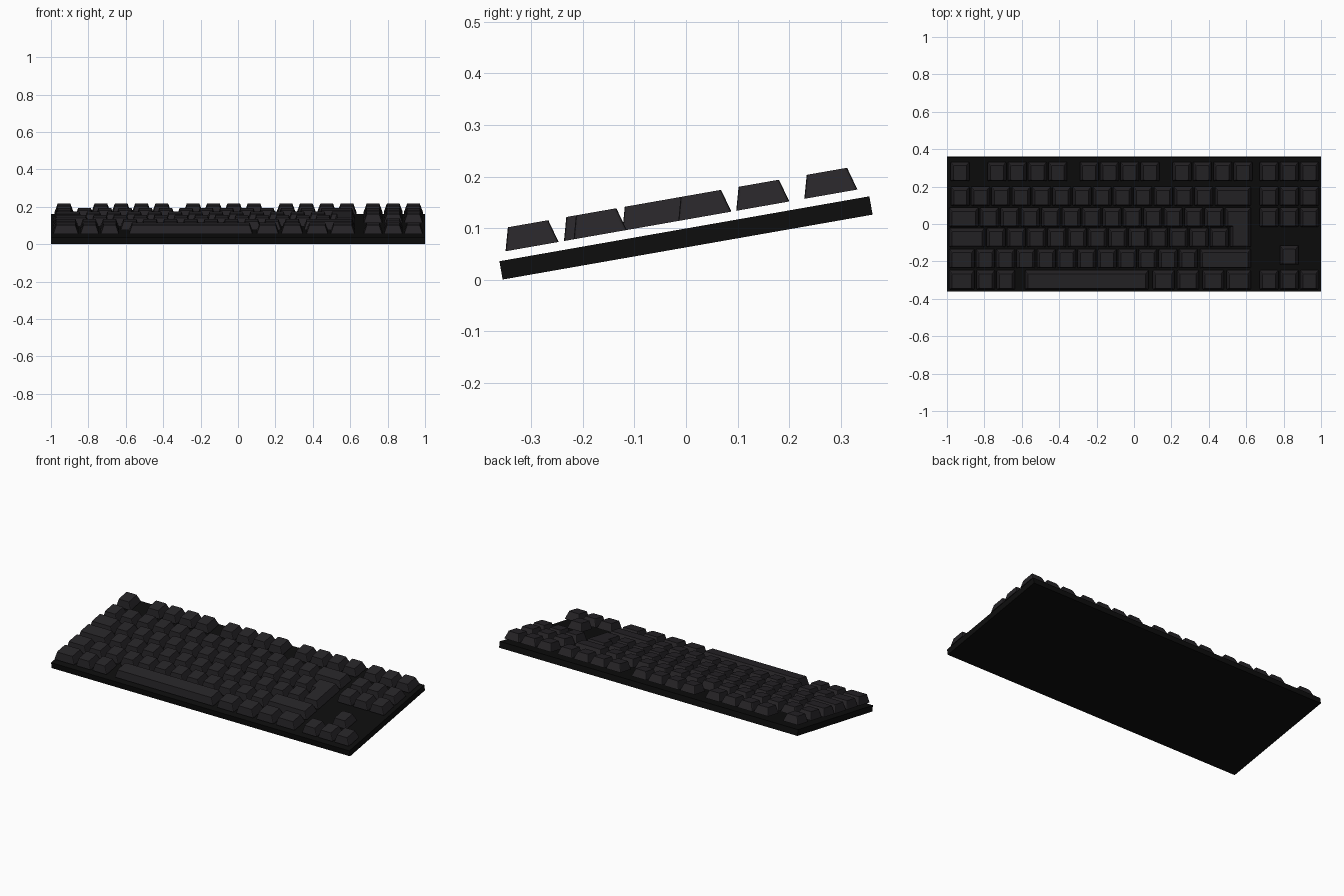
import bpy, bmesh
from math import radians
from mathutils import Matrix

if "Cube" in bpy.data.objects:
    bpy.data.objects.remove(bpy.data.objects["Cube"])

# everything is modelled flat, then tilted 10 degrees towards the back
TILT = Matrix.Translation((0, 0, 0.081)) @ Matrix.Rotation(radians(9.95), 4, 'X')


def material(name, rgb):
    m = bpy.data.materials.new(name)
    m.diffuse_color = (*rgb, 1)
    m.use_nodes = True
    m.node_tree.nodes["Principled BSDF"].inputs["Base Color"].default_value = m.diffuse_color
    return m


CASE = material("case_black", (0.004, 0.004, 0.004))
CAP = material("keycap_charcoal", (0.02, 0.018, 0.021))


def prism(name, bottom, top, z0, z1, mat, bevel=0):
    """Solid between two matching outlines, optionally with rounded corners."""
    bm = bmesh.new()
    lo = [bm.verts.new((x, y, z0)) for x, y in bottom]
    hi = [bm.verts.new((x, y, z1)) for x, y in top]
    n = len(lo)
    bm.faces.new(lo[::-1])
    bm.faces.new(hi)
    for i in range(n):
        j = (i + 1) % n
        bm.faces.new((lo[i], lo[j], hi[j], hi[i]))
    if bevel:
        corners = [e for e in bm.edges if abs(e.verts[0].co.z - e.verts[1].co.z) > 0.01]
        bmesh.ops.bevel(bm, geom=corners, offset=bevel, segments=2, profile=0.5, affect='EDGES')
    bmesh.ops.recalc_face_normals(bm, faces=bm.faces)
    me = bpy.data.meshes.new(name)
    bm.to_mesh(me)
    bm.free()
    me.materials.append(mat)
    ob = bpy.data.objects.new(name, me)
    ob.matrix_world = TILT
    bpy.context.collection.objects.link(ob)
    return ob


def rect(x0, x1, y0, y1):
    return [(x0, y0), (x1, y0), (x1, y1), (x0, y1)]


KEY_LOW, KEY_HIGH = 0.035, 0.080
IX, IY = 0.0155, 0.0125      # taper of the caps


def key(name, x0, x1, y0, depth=0.1045):
    y1 = y0 + depth
    prism(name, rect(x0, x1, y0, y1), rect(x0 + IX, x1 - IX, y0 + IY, y1 - IY),
          KEY_LOW, KEY_HIGH, CAP, 0.005)


def run(name, x0, count, y0, pitch=0.1085):
    for i in range(count):
        key(name, x0 + i * pitch, x0 + i * pitch + 0.1, y0)


# case slab
case = rect(-1, 1, -0.364, 0.364)
prism("case", case, case, -0.018, 0.018, CASE)

# front edges of the six rows
Y1, Y2, Y3, Y4, Y5, Y6 = 0.239, 0.105, -0.009, -0.119, -0.234, -0.349
L, R = -0.988, 0.625

# function row
run("escape_key", -0.98, 1, Y1)
for x in (-0.783, -0.29, 0.207):
    run("function_key", x, 4, Y1)

# number row
run("number_key", -0.979, 13, Y2)
key("backspace_key", 0.432, R, Y2)

# letter rows
key("tab_key", L, -0.832, Y3)
run("upper_letter_key", -0.823, 12, Y3, 0.1092)
key("caps_key", L, -0.797, Y4)
run("middle_letter_key", -0.788, 12, Y4)
key("left_shift_key", L, -0.853, Y5)
run("lower_letter_key", -0.845, 11, Y5)
key("right_shift_key", 0.352, R, Y5)

# L-shaped enter key spanning two rows
a, b, step, top = 0.487, 0.514, Y3, 0.0955
prism("enter_key",
      [(b, Y4), (R, Y4), (R, top), (a, top), (a, step), (b, step)],
      [(b + IX, Y4 + IY), (R - IX, Y4 + IY), (R - IX, top - IY),
       (a + IX, top - IY), (a + IX, step + IY), (b + IX, step + IY)],
      KEY_LOW, KEY_HIGH, CAP, 0.004)

# bottom row
for x0, x1 in ((L, -0.853), (-0.843, -0.743), (-0.734, -0.636),
               (0.1, 0.217), (0.23, 0.348), (0.365, 0.482), (0.495, R)):
    key("modifier_key", x0, x1, Y6)
key("space_bar", -0.583, 0.078, Y6)

# navigation block and arrows
for y in (Y1, Y2, Y3):
    run("navigation_key", 0.672, 3, y, 0.108)
run("arrow_key", 0.672, 3, Y6, 0.108)
key("up_arrow_key", 0.78, 0.88, -0.215)
